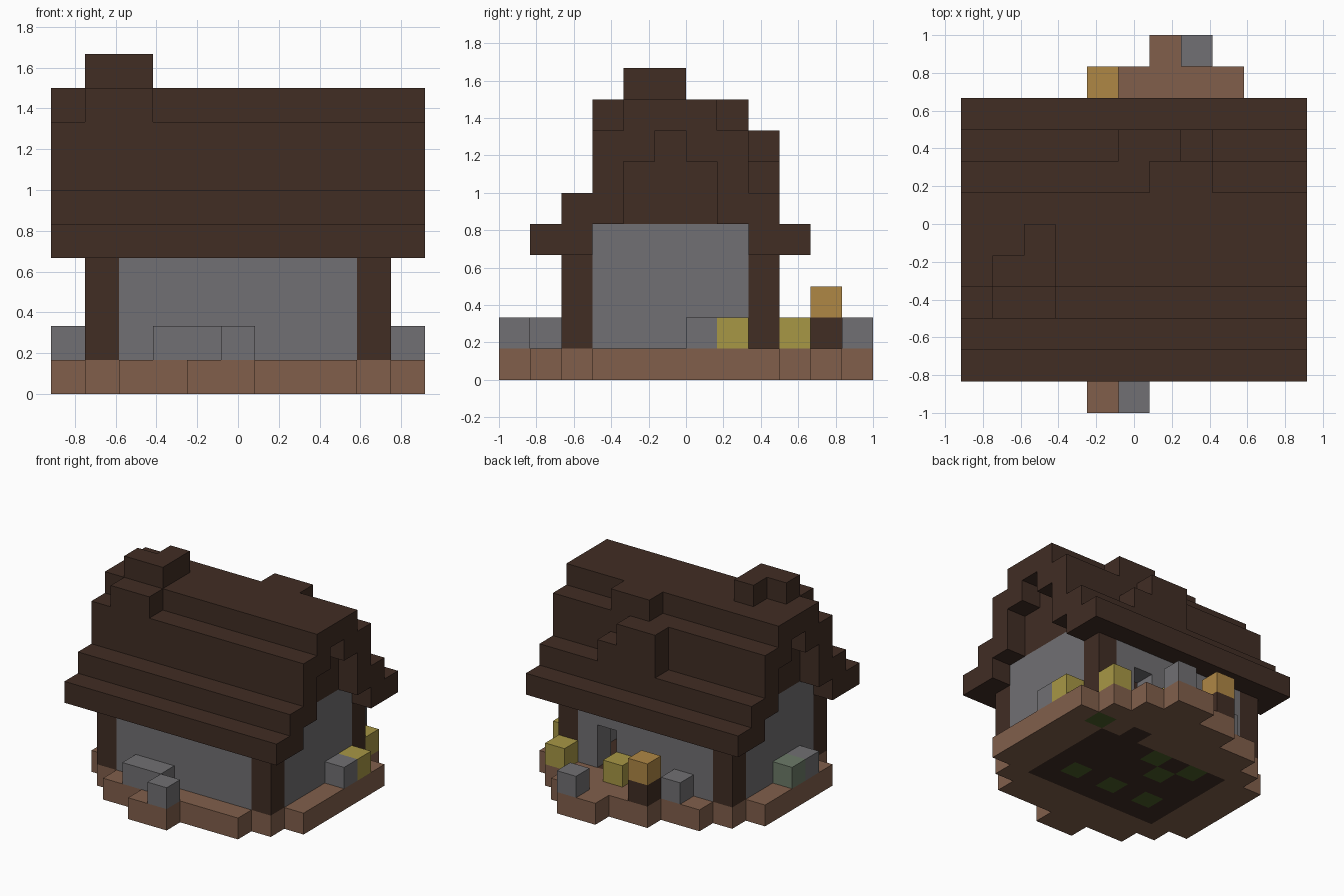
import bpy
import bmesh
from mathutils import Vector

cube = bpy.data.objects.get("Cube")
if cube:
    bpy.data.objects.remove(cube, do_unlink=True)

U = 1 / 6                              # edge length of one block
ORIGIN = Vector((-5.5, -6, 0))         # lowest corner, in blocks


def material(name, rgb):
    """Flat material from 0-255 screen values."""
    col = [((c / 255 + 0.055) / 1.055) ** 2.4 for c in rgb] + [1]
    m = bpy.data.materials.new(name)
    m.use_nodes = True
    m.diffuse_color = col
    bsdf = m.node_tree.nodes["Principled BSDF"]
    bsdf.inputs["Base Color"].default_value = col
    bsdf.inputs["Roughness"].default_value = 1
    return m


timber = material("dark timber", (65, 45, 36))
clay = material("brown clay", (129, 95, 75))
stone = material("grey stone", (113, 112, 115))
straw = material("yellow straw", (167, 151, 69))
amber = material("amber lamp", (175, 135, 69))
grass = material("green grass", (74, 94, 40))
moss = material("mossy stone", (108, 122, 104))


def box(x, y, z):
    """Set of block cells filling three half-open ranges."""
    return {(i, j, k) for i in range(*x) for j in range(*y) for k in range(*z)}


def build(name, cells, mats, pick=lambda c: 0):
    """Mesh the outer skin of a set of cells, choosing a material per cell."""
    bm = bmesh.new()
    corners = {}

    def vert(p):
        key = tuple(round(v) for v in p)
        if key not in corners:
            corners[key] = bm.verts.new((Vector(key) + ORIGIN) * U)
        return corners[key]

    for cell in sorted(cells):
        centre = Vector(cell) + Vector((0.5, 0.5, 0.5))
        for axis in range(3):
            for sign in (-1, 1):
                n = Vector((0, 0, 0))
                n[axis] = sign
                if tuple(round(v) for v in Vector(cell) + n) in cells:
                    continue
                u = Vector((n.y, n.z, n.x))
                v = n.cross(u)
                quad = [centre + (n + a * u + b * v) / 2
                        for a, b in ((-1, -1), (1, -1), (1, 1), (-1, 1))]
                face = bm.faces.new([vert(p) for p in quad])
                face.material_index = pick(cell)
    mesh = bpy.data.meshes.new(name)
    bm.to_mesh(mesh)
    bm.free()
    for m in mats:
        mesh.materials.append(m)
    obj = bpy.data.objects.new(name, mesh)
    bpy.context.collection.objects.link(obj)
    return obj


# Ground slab: x extent of each row from front to back
rows = [(4, 6), (2, 9), (1, 10)] + [(0, 11)] * 5 + [(1, 11), (2, 10), (4, 9), (6, 8)]
slab = set()
for j, extent in enumerate(rows):
    slab |= box(extent, (j, j + 1), (0, 1))
floor = box((2, 9), (3, 8), (0, 1)) | {(7, 8, 0)}
grass_cells = {(i, 4, 0) for i in (3, 5, 7)} | {(5, 7, 0), (3, 7, 0), (4, 6, 0), (9, 8, 0)}
build("ground_slab", slab, [clay, timber, grass],
      lambda c: 2 if c in grass_cells else 1 if c in floor else 0)

# Corner posts
for side, i in (("right", 1), ("left", 9)):
    for end, j in (("front", 2), ("back", 8)):
        build(f"{end}_{side}_post", box((i, i + 1), (j, j + 1), (1, 4)), [timber])

# Walls, with a doorway through the back one
doorway = box((7, 8), (8, 9), (1, 3))
build("front_wall", box((2, 9), (2, 3), (1, 4)), [stone])
build("back_wall", box((2, 9), (8, 9), (1, 4)) - doorway, [stone])
for side, i in (("right", 1), ("left", 9)):
    build(f"{side}_wall", box((i, i + 1), (3, 8), (1, 5)), [stone])
    gable = box((i, i + 1), (4, 7), (5, 7)) | {(i, 5, 7)}
    build(f"{side}_gable", gable, [timber])

# Stepped roof shell: outer span and hollow span of each layer
layers = [((1, 10), (3, 8)), ((2, 9), (4, 7)), ((3, 8), (4, 7)),
          ((3, 8), (5, 6)), ((4, 7), (0, 0))]
roof = set()
for k, (outer, hollow) in enumerate(layers, start=4):
    roof |= box((0, 11), outer, (k, k + 1)) - box((0, 11), hollow, (k, k + 1))
# Bump on the back slope
roof |= box((5, 7), (8, 9), (6, 8)) | {(7, 8, 6)} | box((6, 8), (7, 8), (8, 9))
build("roof", roof, [timber])

# Chimney with its front step
build("chimney", box((1, 3), (3, 4), (8, 9)) | box((1, 3), (4, 5), (9, 10)) | {(2, 5, 9)},
      [timber])

# Loose blocks around the house
props = [
    ("front_stone_pair", stone, box((3, 5), (1, 2), (1, 2))),
    ("front_stone", stone, {(5, 0, 1)}),
    ("right_stone", stone, {(0, 4, 1)}),
    ("right_mossy_stone", moss, {(0, 5, 1)}),
    ("left_stone", stone, {(10, 6, 1)}),
    ("left_straw", straw, {(10, 7, 1)}),
    ("corner_straw", straw, {(9, 9, 1)}),
    ("door_straw", straw, {(6, 9, 1)}),
    ("back_stone", stone, {(3, 9, 1)}),
    ("path_stone", stone, {(7, 11, 1)}),
    ("lamp_stand", timber, {(4, 10, 1)}),
    ("lamp", amber, {(4, 10, 2)}),
]
for name, mat, cells in props:
    build(name, cells, [mat])
